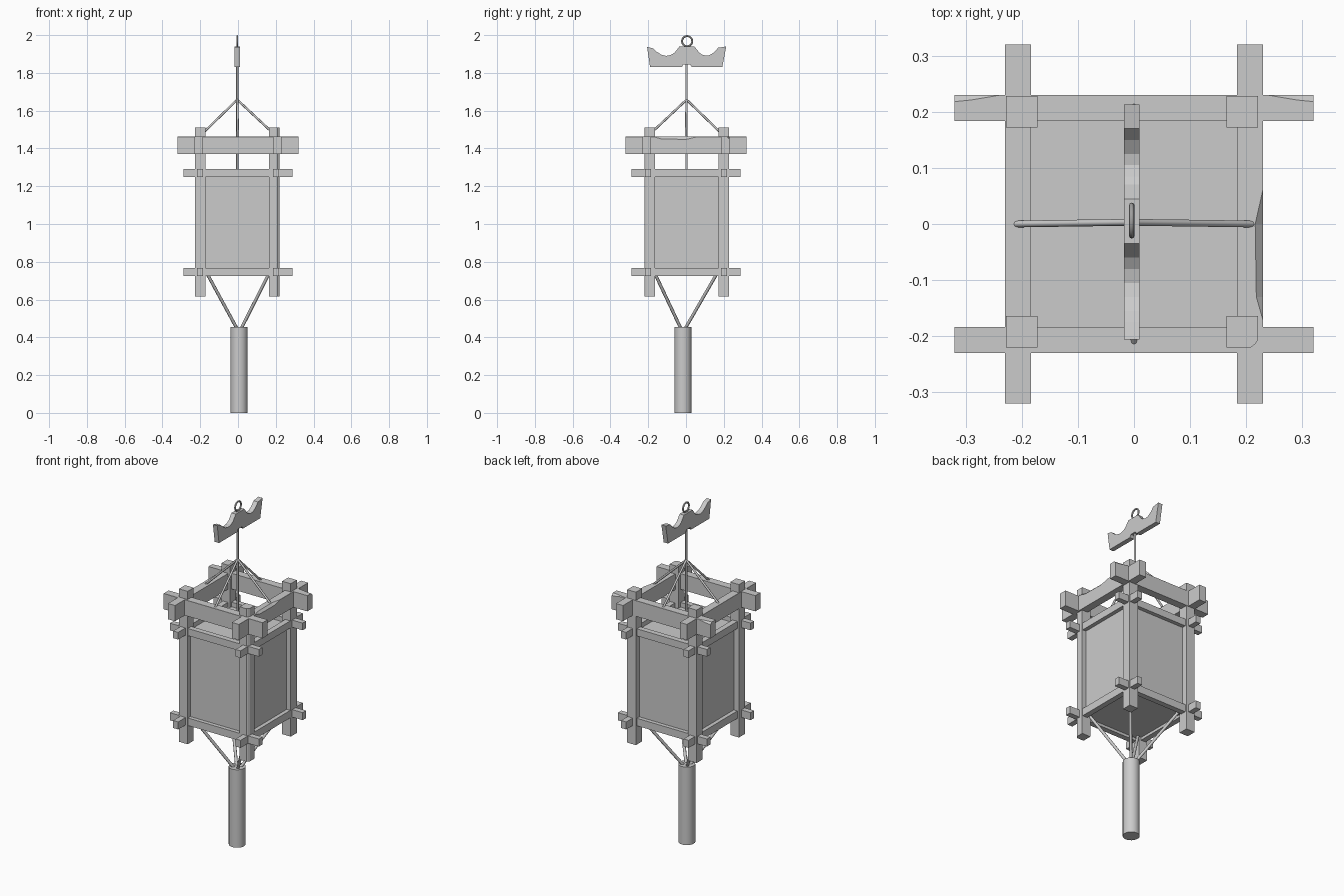
import bpy, bmesh, math
from mathutils import Vector

if "Cube" in bpy.data.objects:
    bpy.data.objects.remove(bpy.data.objects["Cube"])


def mesh_object(name, bm):
    bmesh.ops.recalc_face_normals(bm, faces=bm.faces)
    me = bpy.data.meshes.new(name)
    bm.to_mesh(me)
    bm.free()
    ob = bpy.data.objects.new(name, me)
    bpy.context.collection.objects.link(ob)
    return ob


def box(name, lo, hi):
    bm = bmesh.new()
    bmesh.ops.create_cube(bm, size=1)
    for v in bm.verts:
        v.co = [l + (c + 0.5) * (h - l) for l, h, c in zip(lo, hi, v.co)]
    return mesh_object(name, bm)


def loft(name, rings):
    bm = bmesh.new()
    loops = [[bm.verts.new(p) for p in r] for r in rings]
    n = len(loops[0])
    for a, b in zip(loops, loops[1:]):
        for i in range(n):
            bm.faces.new((a[i], a[(i + 1) % n], b[(i + 1) % n], b[i]))
    bm.faces.new(loops[0])
    bm.faces.new(loops[-1])
    return mesh_object(name, bm)


def rod(name, a, b, r, sides=8):
    a, b = Vector(a), Vector(b)
    bpy.ops.mesh.primitive_cylinder_add(vertices=sides, radius=r, depth=(b - a).length,
                                        location=(a + b) / 2)
    ob = bpy.context.object
    ob.name = name
    ob.rotation_euler = (b - a).to_track_quat('Z', 'Y').to_euler()
    bpy.ops.object.shade_smooth_by_angle(angle=math.radians(50))
    return ob


# corner posts, the front right one with a worn outer edge
for label, x, y in (("back_left", -0.2, 0.2), ("back_right", 0.193, 0.2),
                    ("front_left", -0.2, -0.192)):
    box(label + "_post", (x - 0.028, y - 0.028, 0.615), (x + 0.028, y + 0.028, 1.51))
section = [(0.165, -0.164), (0.165, -0.22), (0.208, -0.22), (0.216, -0.214),
           (0.221, -0.206), (0.221, -0.164)]
loft("front_right_post", [[(x, y, z) for x, y in section] for z in (0.615, 1.51)])


# heavy top beams; chips are (position along beam, edge cut)
def top_beam(name, side, along_x, chips):
    rings = []
    for t, c in chips:
        sec = [(0.184, 1.37), (0.23, 1.37), (0.23, 1.462 - c), (0.23 - c, 1.462), (0.184, 1.462)]
        rings.append([(t, d * side, z) if along_x else (d * side, t, z) for d, z in sec])
    loft(name, rings)


plain = [(-0.32, 0.0005), (0.32, 0.0005)]
top_beam("front_top_beam", -1, True, plain)
top_beam("left_top_beam", -1, False, plain)
top_beam("back_top_beam", 1, True, [(-0.32, 0.012), (-0.29, 0.009), (-0.24, 0.0005),
                                    (0.24, 0.0005), (0.29, 0.009), (0.32, 0.012)])
top_beam("right_top_beam", 1, False, [(-0.32, 0.0005), (-0.17, 0.0005), (-0.13, 0.012),
                                      (0.0, 0.014), (0.06, 0.0005), (0.32, 0.0005)])

# thin rails above and below the panels
for level, z0, z1 in (("upper", 1.25, 1.292), ("lower", 0.724, 0.768)):
    for s in (-1, 1):
        a, b = sorted((s * 0.186, s * 0.218))
        box(level + "_rail_x", (-0.288, a, z0), (0.288, b, z1))
        box(level + "_rail_y", (a, -0.288, z0), (b, 0.288, z1))

# lantern body panels
box("lantern_body", (-0.195, -0.195, 0.74), (0.195, 0.195, 1.265))

# hanging rods
rod("main_hanging_rod", (-0.004, 0.003, 1.265), (-0.004, 0.003, 1.85), 0.006)
for dx, dy in ((1, 0), (-1, 0), (0, 1), (0, -1)):
    rod("hanging_stay", (-0.004, 0.003, 1.658), (dx * 0.21, dy * 0.21, 1.458), 0.006)

# curved hanger bar, profile in y and z
profile = [(-0.19, 1.83), (-0.022, 1.83), (-0.014, 1.845), (0.022, 1.845), (0.032, 1.83),
           (0.192, 1.83), (0.213, 1.94), (0.17, 1.933), (0.15, 1.91), (0.125, 1.894),
           (0.105, 1.891), (0.085, 1.897), (0.07, 1.907), (0.045, 1.94), (-0.035, 1.94),
           (-0.06, 1.907), (-0.08, 1.895), (-0.105, 1.89), (-0.13, 1.896), (-0.155, 1.912),
           (-0.175, 1.93), (-0.206, 1.937)]
loft("hanger_bar", [[(x, y, z) for y, z in profile] for x in (-0.018, 0.01)])

# hanging ring
bpy.ops.mesh.primitive_torus_add(major_segments=24, minor_segments=8, major_radius=0.027,
                                 minor_radius=0.005, location=(-0.004, 0.006, 1.968),
                                 rotation=(0, math.pi / 2, 0))
bpy.context.object.name = "hanging_ring"
bpy.ops.object.shade_smooth_by_angle()

# tassel with four cords to the corners
rod("tassel", (0.006, -0.016, 0), (0.006, -0.016, 0.456), 0.045, 24)
for sx in (-1, 1):
    for sy in (-1, 1):
        rod("tassel_cord", (0.006 + sx * 0.008, -0.016 + sy * 0.008, 0.44),
            (sx * 0.168, sy * 0.168, 0.745), 0.0085)
